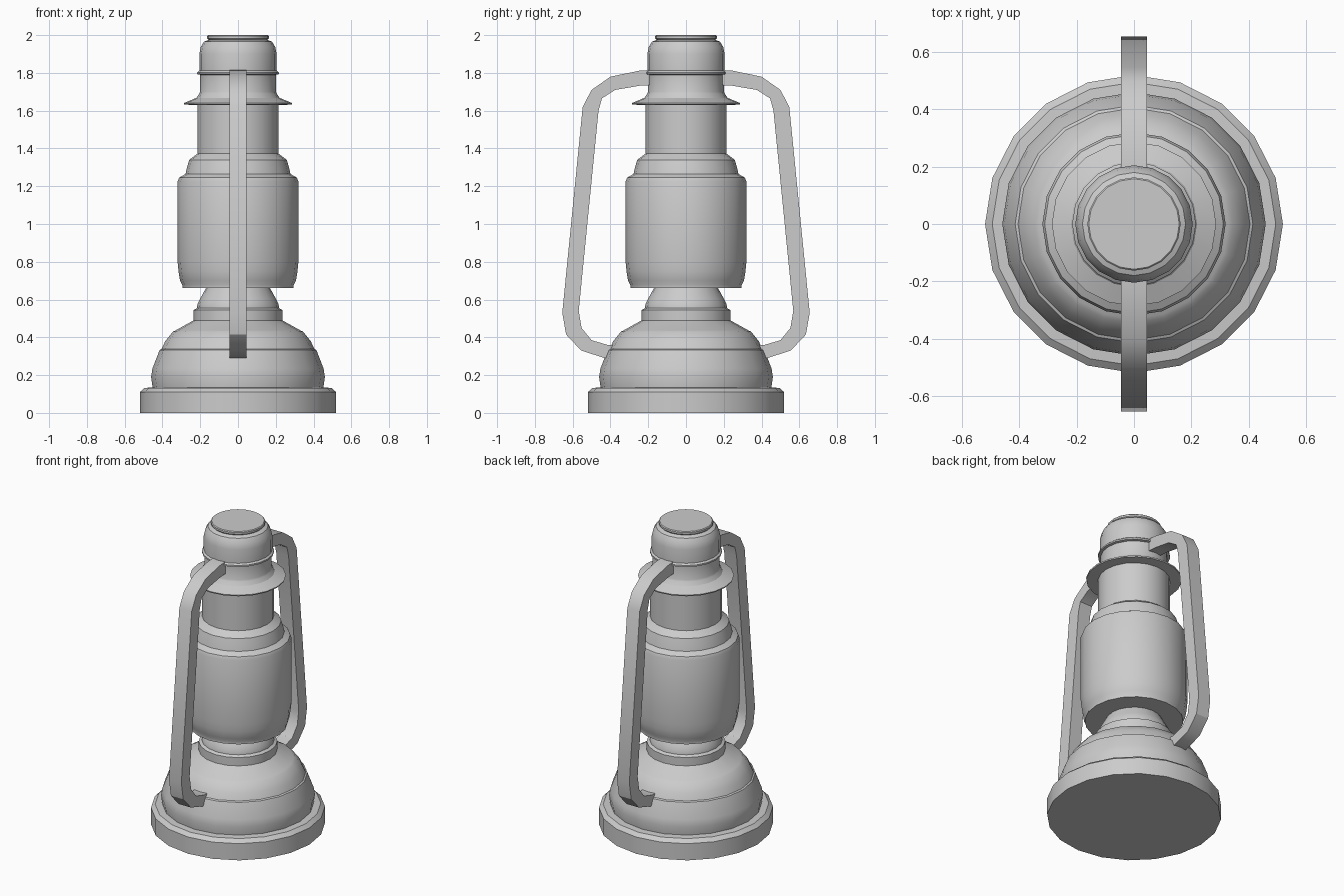
import bpy, bmesh, math

if "Cube" in bpy.data.objects:
    bpy.data.objects.remove(bpy.data.objects["Cube"])

SIDES = 20


def finish(name, bm):
    bmesh.ops.remove_doubles(bm, verts=bm.verts, dist=1e-5)
    bmesh.ops.recalc_face_normals(bm, faces=bm.faces)
    mesh = bpy.data.meshes.new(name)
    bm.to_mesh(mesh)
    bm.free()
    ob = bpy.data.objects.new(name, mesh)
    bpy.context.collection.objects.link(ob)
    bpy.ops.object.select_all(action='DESELECT')
    ob.select_set(True)
    bpy.context.view_layer.objects.active = ob
    bpy.ops.object.shade_smooth_by_angle(angle=math.radians(30))
    return ob


def lathe(name, profile):
    """Revolve (radius, z) points about the z axis; radius 0 closes an end."""
    bm = bmesh.new()
    rings = []
    for r, z in profile:
        if r == 0:
            rings.append([bm.verts.new((0, 0, z))] * SIDES)
        else:
            rings.append([bm.verts.new((r * math.cos(2 * math.pi * i / SIDES),
                                        r * math.sin(2 * math.pi * i / SIDES), z))
                          for i in range(SIDES)])
    for a, b in zip(rings, rings[1:]):
        for i in range(SIDES):
            j = (i + 1) % SIDES
            quad = list(dict.fromkeys((a[i], a[j], b[j], b[i])))
            bm.faces.new(quad)
    return finish(name, bm)


def handle(name, side):
    """Flat bar whose outer and inner outlines are given as (y, z) pairs."""
    outer = [(0.19, 1.815), (0.245, 1.812), (0.40, 1.78), (0.50, 1.71), (0.547, 1.62),
             (0.655, 0.53), (0.635, 0.415), (0.555, 0.33), (0.43, 0.29), (0.40, 0.295)]
    inner = [(0.19, 1.735), (0.245, 1.732), (0.375, 1.71), (0.445, 1.665), (0.463, 1.60),
             (0.568, 0.54), (0.553, 0.45), (0.50, 0.385), (0.415, 0.36), (0.385, 0.36)]
    w = 0.045
    bm = bmesh.new()
    loops = [[bm.verts.new((x, side * p[0], p[1]))
              for x, p in ((-w, o), (w, o), (w, n), (-w, n))]
             for o, n in zip(outer, inner)]
    for a, b in zip(loops, loops[1:]):
        for i in range(4):
            j = (i + 1) % 4
            bm.faces.new((a[i], a[j], b[j], b[i]))
    bm.faces.new(loops[0])
    bm.faces.new(loops[-1])
    return finish(name, bm)


# Foot ring
lathe("base", [(0, 0), (0.52, 0), (0.52, 0.11), (0.495, 0.132), (0.45, 0.135)])

# Fuel tank with stepped shoulder
lathe("fuel_tank", [(0.452, 0.133), (0.46, 0.19), (0.453, 0.235), (0.415, 0.333),
                    (0.405, 0.338), (0.385, 0.38), (0.345, 0.43), (0.33, 0.437),
                    (0.235, 0.49)])

# Burner collar
lathe("burner", [(0.235, 0.49), (0.235, 0.545), (0.217, 0.555), (0.215, 0.575),
                 (0.20, 0.605), (0.17, 0.66)])

# Globe and its stepped shoulder
lathe("globe", [(0, 0.66), (0.295, 0.66), (0.295, 0.678), (0.307, 0.70), (0.315, 0.75),
                (0.32, 0.80), (0.32, 1.225), (0.312, 1.245), (0.278, 1.265),
                (0.27, 1.30), (0.258, 1.34), (0.215, 1.372)])

# Chimney tube
lathe("chimney", [(0.215, 1.37), (0.215, 1.63)])

# Rain guard with the neck above it
lathe("rain_guard", [(0.215, 1.63), (0.285, 1.632), (0.287, 1.64), (0.22, 1.668),
                     (0.205, 1.69), (0.2, 1.70), (0.2, 1.79)])

# Cap
lathe("cap", [(0.2, 1.79), (0.216, 1.793), (0.216, 1.803), (0.205, 1.812),
              (0.205, 1.90), (0.197, 1.938), (0.18, 1.965), (0.155, 1.975),
              (0.163, 1.983), (0.163, 1.995), (0.158, 2.0), (0, 2.0)])

# Side handles
handle("front_handle", -1)
handle("back_handle", 1)
